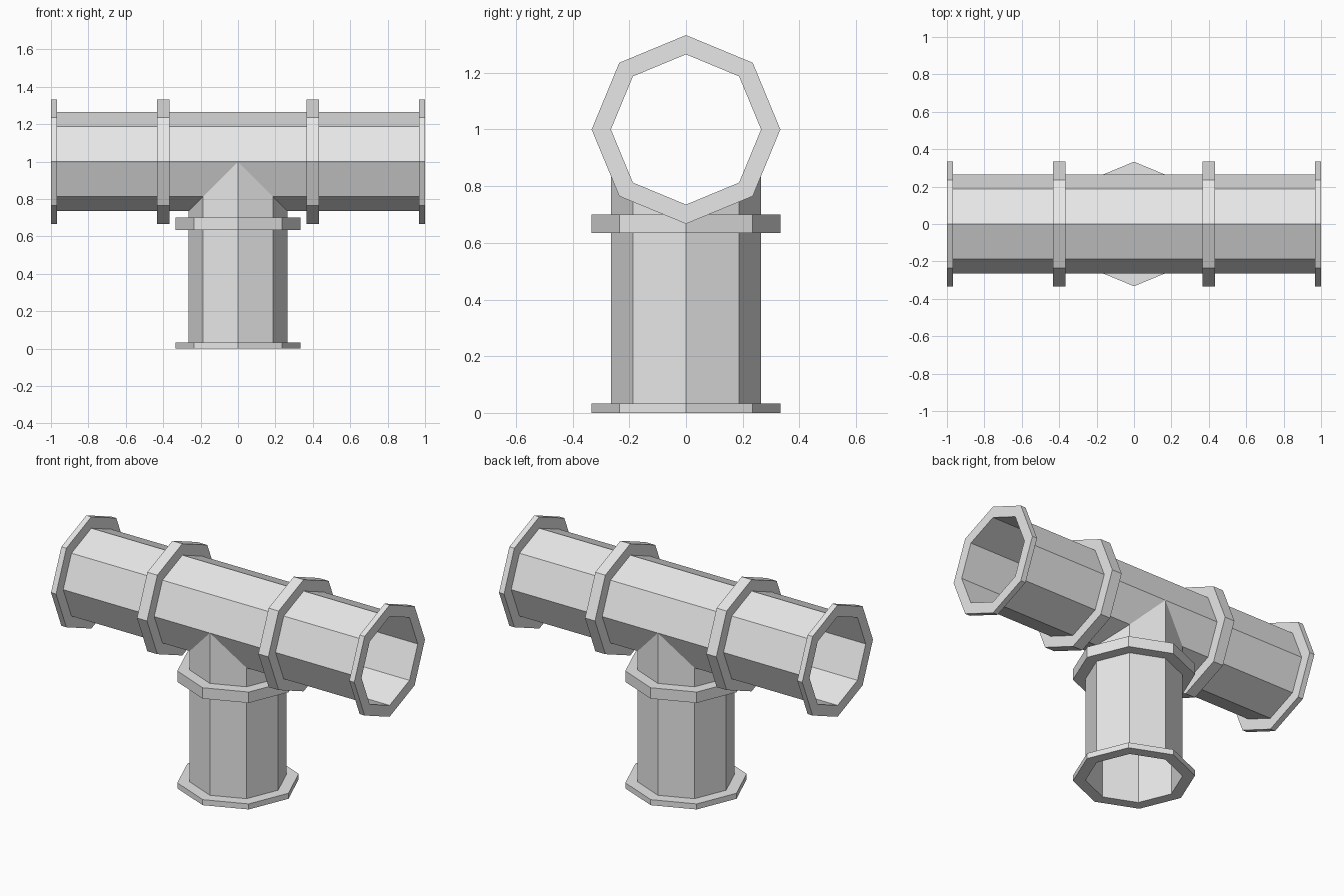
import bpy, bmesh
from math import sin, cos, pi
from mathutils import Vector

cube = bpy.data.objects.get("Cube")
if cube:
    bpy.data.objects.remove(cube, do_unlink=True)

R_PIPE, R_FLANGE, AXIS_Z, SIDES = 0.265, 0.333, 1.0, 8

grey = bpy.data.materials.new("light grey metal")
grey.use_nodes = True
colour = (0.8, 0.8, 0.8, 1)
grey.diffuse_color = colour
grey.node_tree.nodes["Principled BSDF"].inputs["Base Color"].default_value = colour


def ring(radius):
    return [(radius * cos(2 * pi * i / SIDES), radius * sin(2 * pi * i / SIDES))
            for i in range(SIDES)]


def along_x(a, b, t):
    return Vector((t, a, AXIS_Z + b))


def along_z(a, b, t):
    return Vector((a, b, t))


def bridge(bm, loop_a, loop_b):
    for i in range(SIDES):
        j = (i + 1) % SIDES
        bm.faces.new((loop_a[i], loop_a[j], loop_b[j], loop_b[i]))


def finish(name, bm):
    bmesh.ops.remove_doubles(bm, verts=bm.verts, dist=1e-4)
    bmesh.ops.recalc_face_normals(bm, faces=bm.faces)
    mesh = bpy.data.meshes.new(name)
    bm.to_mesh(mesh)
    bm.free()
    mesh.materials.append(grey)
    bpy.context.collection.objects.link(bpy.data.objects.new(name, mesh))


def flange(name, place, start, end):
    """Octagonal collar around the pipe wall."""
    bm = bmesh.new()
    loops = [[bm.verts.new(place(a, b, t)) for a, b in ring(r)]
             for r, t in ((R_PIPE, start), (R_FLANGE, start),
                          (R_FLANGE, end), (R_PIPE, end))]
    for first, second in zip(loops, loops[1:]):
        bridge(bm, first, second)
    finish(name, bm)


# Open tee: both arms and the stem meet along 45 degree mitres
bm = bmesh.new()
for side in (-1, 1):
    inner = [bm.verts.new(along_x(a, b, side * max(0, -b))) for a, b in ring(R_PIPE)]
    outer = [bm.verts.new(along_x(a, b, side)) for a, b in ring(R_PIPE)]
    bridge(bm, inner, outer)
top = [bm.verts.new(along_z(a, b, AXIS_Z - abs(a))) for a, b in ring(R_PIPE)]
bottom = [bm.verts.new(along_z(a, b, 0)) for a, b in ring(R_PIPE)]
bridge(bm, top, bottom)
finish("tee_pipe", bm)

# Collars on the two arms
for label, s in (("left", 1), ("right", -1)):
    flange(label + "_end_flange", along_x, s * 0.967, s * 1.0)
    flange(label + "_joint_flange", along_x, s * 0.367, s * 0.433)

# Collars on the stem
flange("stem_end_flange", along_z, 0.0, 0.033)
flange("stem_joint_flange", along_z, 0.635, 0.70)
